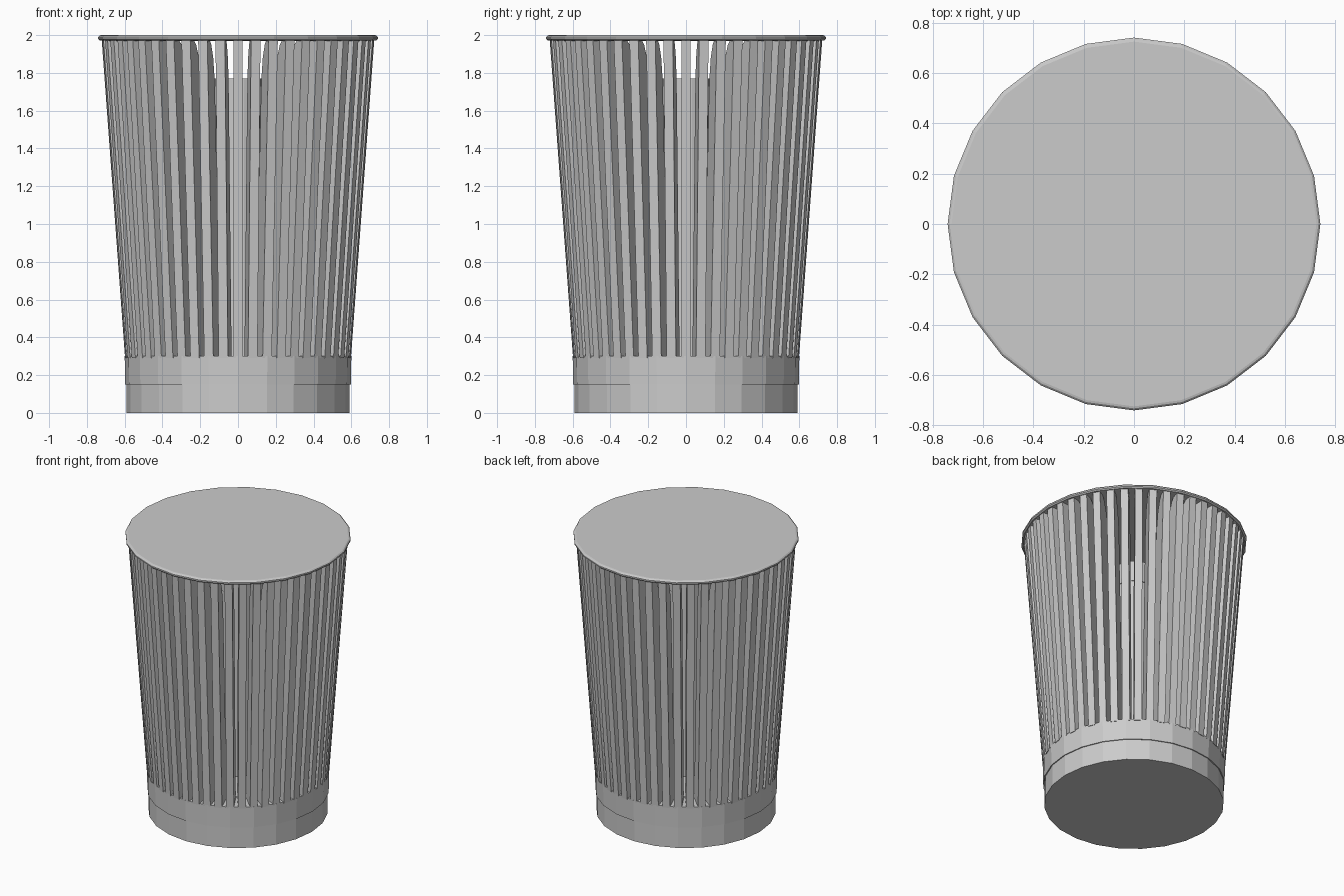
import bpy, bmesh
from math import sin, cos, tau
from mathutils import Matrix, Vector

cube = bpy.data.objects.get("Cube")
if cube:
    bpy.data.objects.remove(cube, do_unlink=True)

grey = bpy.data.materials.new("light_grey")
grey.use_nodes = True
COLOUR = (0.6, 0.6, 0.6, 1)
grey.diffuse_color = COLOUR
grey.node_tree.nodes["Principled BSDF"].inputs["Base Color"].default_value = COLOUR

SIDES = 24
FINS = 48


def finish(name, bm):
    bmesh.ops.recalc_face_normals(bm, faces=bm.faces)
    mesh = bpy.data.meshes.new(name)
    bm.to_mesh(mesh)
    bm.free()
    mesh.materials.append(grey)
    obj = bpy.data.objects.new(name, mesh)
    bpy.context.collection.objects.link(obj)
    return obj


def lathe(name, profile, sides=SIDES):
    """Turn a (radius, height) profile into a closed, flat-capped solid."""
    bm = bmesh.new()
    rings = [[bm.verts.new((r * cos(tau * i / sides), r * sin(tau * i / sides), z))
              for i in range(sides)] for r, z in profile]
    for low, high in zip(rings, rings[1:]):
        for i in range(sides):
            j = (i + 1) % sides
            bm.faces.new((low[i], low[j], high[j], high[i]))
    bm.faces.new(rings[0])
    bm.faces.new(rings[-1])
    return finish(name, bm)


# Base and the slightly wider collar that carries the fins
lathe("plinth", [(0.59, 0), (0.59, 0.16)])
lathe("collar", [(0.597, 0.15), (0.6, 0.3)])

# Closed top with a rounded rim
lathe("lid", [(0.715, 1.97), (0.732, 1.972), (0.741, 1.98),
              (0.741, 1.99), (0.733, 1.998), (0.725, 2.0)])

# Central column with its cap
lathe("core_column", [(0.12, 0.3), (0.12, 1.62)])
lathe("core_cap", [(0.125, 1.62), (0.125, 1.77)])

# Fins: leaning outer edge, inner edge curving outward below the lid
fin_profile = [(0.598, 0.29), (0.722, 1.98), (0.68, 1.98), (0.64, 1.95),
               (0.6, 1.88), (0.575, 1.78), (0.56, 1.65), (0.45, 0.29)]
HALF = 0.025
bm = bmesh.new()
for n in range(FINS):
    turn = Matrix.Rotation(tau * n / FINS, 3, "Z")
    left, right = ([bm.verts.new(turn @ Vector((r, side * HALF, z)))
                    for r, z in fin_profile] for side in (-1, 1))
    bm.faces.new(left)
    bm.faces.new(right[::-1])
    for i in range(len(left)):
        j = (i + 1) % len(left)
        bm.faces.new((left[i], right[i], right[j], left[j]))
finish("fins", bm)
